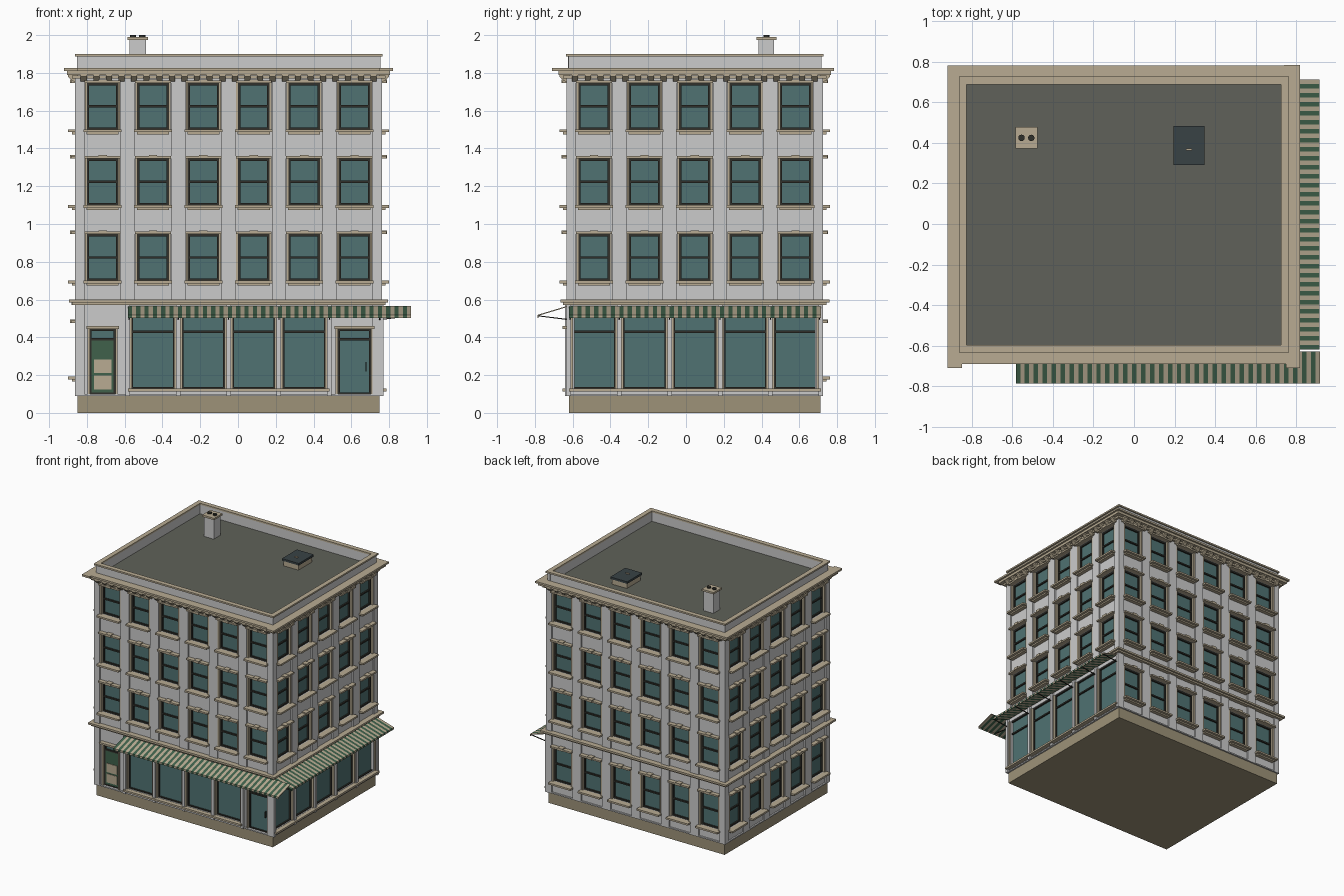
import bpy, bmesh
from mathutils import Vector

if "Cube" in bpy.data.objects:
    bpy.data.objects.remove(bpy.data.objects["Cube"])

COL = {
    "stone": (.48, .41, .29, 1), "base": (.34, .29, .19, 1), "glass": (.08, .17, .17, 1),
    "dark": (.03, .03, .024, 1), "roof": (.115, .12, .10, 1), "green": (.05, .12, .07, 1),
    "hatch": (.04, .055, .06, 1),
}
mats = {}
for k, c in COL.items():
    mats[k] = bpy.data.materials.new(k)
    mats[k].diffuse_color = c

# Each side: corner origin, direction along the wall, outward direction, bays
X0, X1, Y0, Y1, BAY = -.85, .75, -.62, .713, .2667
SIDES = {
    "front": ((X0, Y0), (1, 0), (0, -1), 6),
    "right": ((X1, Y0), (0, 1), (1, 0), 5),
    "back": ((X1, Y1), (-1, 0), (0, 1), 6),
    "left": ((X0, Y1), (0, -1), (-1, 0), 5),
}
parts = {}


def prism(part, mat, side, u0, u1, profile):
    """Extrude an (outward, z) profile along a wall from u0 to u1."""
    bm = parts.setdefault((part, mat), bmesh.new())
    o, d, n, _ = SIDES[side]
    ends = [[bm.verts.new((o[0] + d[0] * u + n[0] * v, o[1] + d[1] * u + n[1] * v, z))
             for v, z in profile] for u in (u0, u1)]
    bm.faces.new(ends[0])
    bm.faces.new(ends[1][::-1])
    for i in range(len(profile)):
        j = (i + 1) % len(profile)
        bm.faces.new((ends[0][i], ends[1][i], ends[1][j], ends[0][j]))


def wbox(part, mat, side, u0, u1, v0, v1, z0, z1):
    prism(part, mat, side, u0, u1, [(v0, z0), (v1, z0), (v1, z1), (v0, z1)])


def box(part, mat, x0, x1, y0, y1, z0, z1):
    wbox(part, mat, "front", x0 - X0, x1 - X0, Y0 - y1, Y0 - y0, z0, z1)


def ring(part, mat, v0, v1, z0, z1):
    """Band running round all four sides."""
    for s, (_, _, _, nb) in SIDES.items():
        wbox(part, mat, s, -v1, nb * BAY + v1, v0, v1, z0, z1)


def opening(side, c, w, z0, z1, zb, zt, rail, fw=.012, name="window"):
    """Wall panel of one bay with a recessed, framed and glazed opening."""
    h, b = w / 2, BAY / 2
    for a0, a1, p0, p1 in ((c - b, c - h, zb, zt), (c + h, c + b, zb, zt),
                           (c - h, c + h, zb, z0), (c - h, c + h, z1, zt)):
        if p1 > p0:
            wbox("wall_panels", None, side, a0, a1, -.03, 0, p0, p1)
    wbox(name + "_glass", "glass", side, c - h, c + h, -.03, -.02, z0, z1)
    for a0, a1, p0, p1 in ((c - h, c - h + fw, z0, z1), (c + h - fw, c + h, z0, z1),
                           (c - h, c + h, z0, z0 + fw), (c - h, c + h, z1 - fw, z1),
                           (c - h, c + h, rail - .006, rail + .006)):
        wbox(name + "_frame", "dark", side, a0, a1, -.025, -.008, p0, p1)
    for sg in (-1, 1):
        a = c + sg * (h + .004)
        wbox(name + "_jambs", "stone", side, a - .006, a + .006, -.01, .01, z0, z1)


def sash_window(side, c, z0, z1, zb, zt):
    opening(side, c, .166, z0, z1, zb, zt, (z0 + z1) / 2)
    wbox("window_sills", "stone", side, c - .1, c + .1, 0, .05, z0 - .014, z0)
    wbox("sill_blocks", "stone", side, c - .085, c + .085, 0, .03, z0 - .025, z0 - .014)
    wbox("window_heads", "stone", side, c - .095, c + .095, 0, .035, z1, z1 + .013)
    wbox("keystones", "stone", side, c - .022, c + .022, 0, .04, z1, z1 + .02)


# Base, core and roof
box("base", "base", X0, X1, Y0, Y1, 0, .09)
box("core", None, X0 + .025, X1 - .025, Y0 + .025, Y1 - .025, .09, 1.8)
box("roof_deck", "roof", X0 + .015, X1 - .015, Y0 + .015, Y1 - .015, 1.8, 1.812)

for side, (_, _, _, nb) in SIDES.items():
    for i in range(nb):
        c = (i + .5) * BAY
        # Upper floors
        for fl in (.6, 1.0, 1.4):
            sash_window(side, c, fl + .1, fl + .346, fl, fl + .4)
        # Ground floor: doors, shop windows or plain windows
        if side == "front" and i in (0, 5):
            w = .14 if i == 0 else .18
            opening(side, c, w, .095, .445, .09, .6, .39, name="door")
            wbox("door_heads", "stone", side, c - w / 2 - .016, c + w / 2 + .016, 0, .035, .445, .46)
            if i == 0:
                wbox("side_door", "green", side, c - .06, c + .06, -.022, -.012, .1, .385)
                for z in (.125, .21):
                    wbox("door_panels", "stone", side, c - .047, c + .047, -.015, -.008, z, z + .072)
            else:
                wbox("door_handle", "dark", side, c + .058, c + .064, -.02, 0, .22, .27)
        elif side in ("front", "right"):
            opening(side, c, .226, .13, .54, .09, .6, .43, .008, "shop")
            wbox("shop_sills", "stone", side, c - BAY / 2, c + BAY / 2, 0, .035, .113, .128)
        else:
            sash_window(side, c, .192, .475, .09, .6)
        # Cornice brackets
        for k in range(4):
            a = c + (k - 1.5) * BAY / 4
            prism("cornice_brackets", "stone", side, a - .016, a + .016,
                  [(0, 1.75), (.025, 1.757), (.05, 1.78), (.05, 1.797), (0, 1.797)])
    # Pilasters between the bays
    for i in range(nb + 1):
        a = i * BAY
        lo, hi = max(a - .038, -.012), min(a + .038, nb * BAY + .012)
        wbox("pilasters", None, side, lo, hi, 0, .012, .6, 1.77)
        shop = side == "right" or (side == "front" and 1 <= i <= 5)
        if shop:
            wbox("shop_piers", None, side, max(a - .012, -.012), min(a + .012, nb * BAY + .012),
                 0, .02, .09, .57)
        else:
            wbox("pilasters", None, side, lo, hi, 0, .012, .09, .58)

# Belt course, cornice, parapet and coping
ring("plinth_band", None, -.01, .012, .09, .1)
ring("belt_course", "stone", -.01, .03, .572, .585)
ring("belt_course", "stone", -.01, .045, .585, .6)
ring("cornice", "stone", -.01, .03, 1.77, 1.785)
ring("cornice", "stone", -.01, .055, 1.79, 1.81)
ring("cornice", "stone", -.01, .07, 1.81, 1.825)
for x in (X0 - .07, X1):
    box("cornice_corner", "stone", x, x + .07, Y0 - .09, Y0, 1.81, 1.825)
ring("parapet", None, -.02, .003, 1.8, 1.888)
ring("coping", "stone", -.024, .014, 1.887, 1.9)

# Striped awnings with support rods
for side, u0, u1, r0 in (("front", BAY, 1.767, 1), ("right", 0, 5 * BAY, 0)):
    n = round((u1 - u0) / .0222)
    w = (u1 - u0) / n
    for k in range(n):
        prism("awning_stripes_" + ("green", "cream")[k % 2], ("green", "stone")[k % 2], side,
              u0 + k * w, u0 + (k + 1) * w,
              [(.01, .566), (.166, .519), (.166, .503), (.162, .503), (.162, .514), (.01, .56)])
    for i in range(r0, SIDES[side][3] + 1):
        a = min(max(i * BAY, u0 + .006), u1 - .006)
        prism("awning_rods", "dark", side, a - .003, a + .003,
              [(.01, .492), (.16, .511), (.16, .516), (.01, .498)])

# Chimney with two pots
box("chimney", None, -.575, -.488, .383, .467, 1.81, 1.975)
box("chimney_cap", "stone", -.585, -.477, .372, .478, 1.975, 1.99)
bm = parts.setdefault(("chimney_pots", "dark"), bmesh.new())
for x in (-.555, -.507):
    r = bmesh.ops.create_cone(bm, cap_ends=True, segments=12, radius1=.016, radius2=.016, depth=.02)
    bmesh.ops.translate(bm, verts=r["verts"], vec=Vector((x, .425, 1.99)))

# Roof hatch
box("hatch_curb", "stone", .203, .34, .298, .476, 1.81, 1.855)
box("hatch_lid", "hatch", .195, .348, .29, .484, 1.855, 1.872)
box("hatch_handle", "stone", .257, .287, .362, .372, 1.872, 1.88)

# Turn every collected part into an object
for (name, mat), bm in parts.items():
    bmesh.ops.recalc_face_normals(bm, faces=bm.faces)
    me = bpy.data.meshes.new(name)
    bm.to_mesh(me)
    bm.free()
    ob = bpy.data.objects.new(name, me)
    bpy.context.collection.objects.link(ob)
    if mat:
        me.materials.append(mats[mat])

for m in bpy.data.materials:
    if m.users and not m.is_grease_pencil:
        m.use_nodes = True
        m.node_tree.nodes["Principled BSDF"].inputs["Base Color"].default_value = m.diffuse_color
